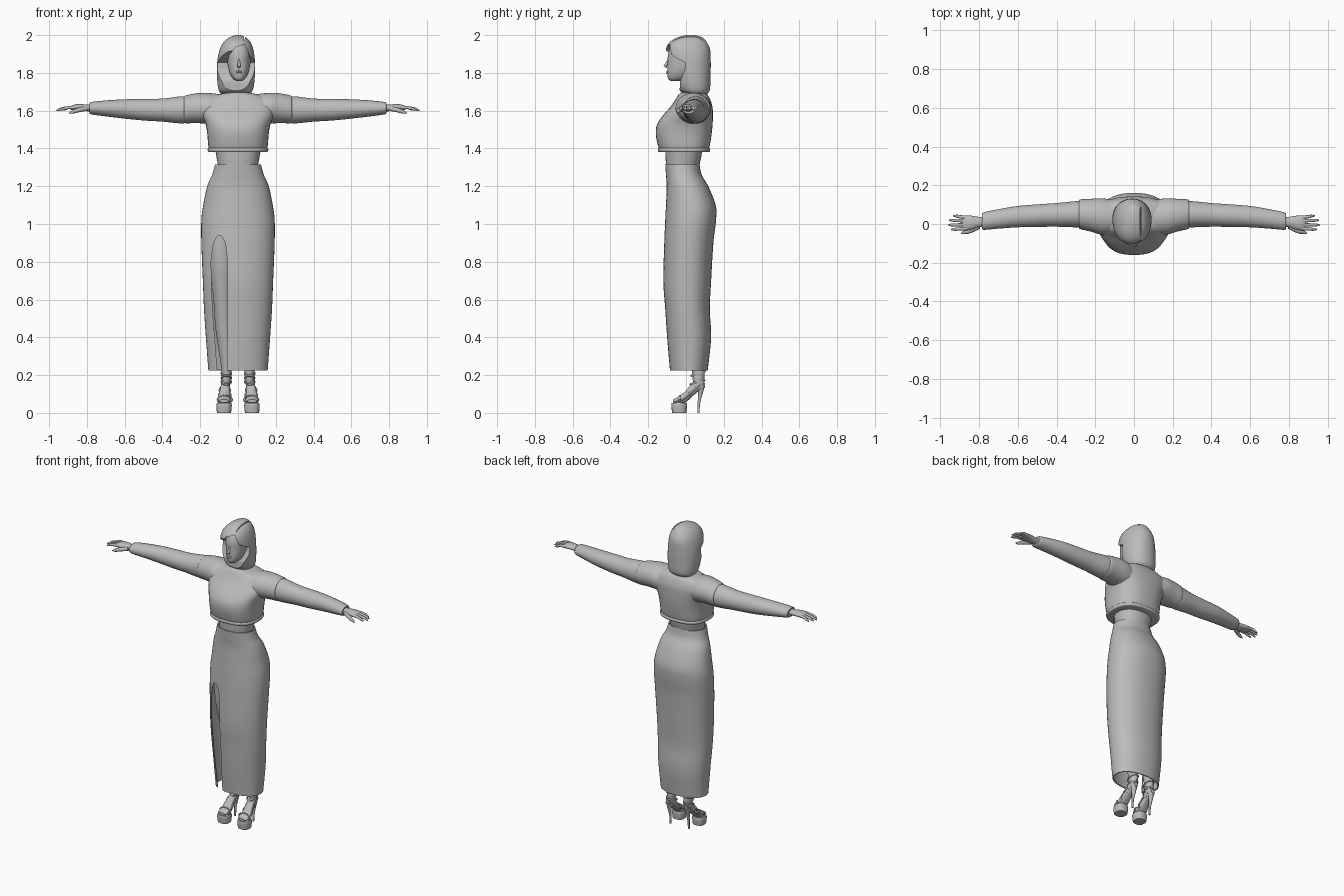
import bpy, bmesh, math
from mathutils import Vector

if "Cube" in bpy.data.objects:
    bpy.data.objects.remove(bpy.data.objects["Cube"])

GREY = (0.5, 0.5, 0.5, 1)
grey = bpy.data.materials.new("plain_grey")
grey.use_nodes = True
grey.diffuse_color = GREY
grey.node_tree.nodes["Principled BSDF"].inputs["Base Color"].default_value = GREY

left_parts = []


def activate(obj):
    bpy.ops.object.select_all(action="DESELECT")
    obj.select_set(True)
    bpy.context.view_layer.objects.active = obj


def smooth(obj, angle=40):
    activate(obj)
    bpy.ops.object.shade_smooth_by_angle(angle=math.radians(angle))


def finish(name, bm):
    bmesh.ops.recalc_face_normals(bm, faces=bm.faces[:])
    mesh = bpy.data.meshes.new(name)
    bm.to_mesh(mesh)
    bm.free()
    obj = bpy.data.objects.new(name, mesh)
    bpy.context.collection.objects.link(obj)
    mesh.materials.append(grey)
    smooth(obj)
    if name.startswith("left_"):
        left_parts.append(obj)
    return obj


def spline(rings, steps):
    """Catmull-Rom interpolation through the given rings."""
    out = []
    last = len(rings) - 1
    for i in range(last):
        p = [rings[max(0, min(last, i + k))] for k in (-1, 0, 1, 2)]
        for s in range(steps):
            t = s / steps
            out.append([b + 0.5 * t * (c - a + t * (2*a - 5*b + 4*c - d + t * (3*(b - c) + d - a)))
                        for a, b, c, d in zip(*p)])
    return out + [list(rings[last])]


def loft(name, rings, axis="z", power=2, sides=36, steps=5, caps=True):
    """Rings are (position on axis, centre a, centre b, radius a, radius b)."""
    bm = bmesh.new()
    loops = []
    for t, a, b, ra, rb in spline(rings, steps):
        loop = []
        for k in range(sides):
            c, s = math.cos(math.tau * k / sides), math.sin(math.tau * k / sides)
            u = a + ra * math.copysign(abs(c) ** (2 / power), c)
            v = b + rb * math.copysign(abs(s) ** (2 / power), s)
            loop.append(bm.verts.new({"z": (u, v, t), "x": (t, u, v), "y": (u, t, v)}[axis]))
        loops.append(loop)
    for low, high in zip(loops, loops[1:]):
        for k in range(sides):
            j = (k + 1) % sides
            bm.faces.new((low[k], low[j], high[j], high[k]))
    if caps:
        bm.faces.new(loops[0])
        bm.faces.new(loops[-1])
    return finish(name, bm)


def body(name, rows, **options):
    """Upright loft from rows of (height, half width, front, back)."""
    return loft(name, [(z, 0, (f + b) / 2, w, (b - f) / 2) for z, w, f, b in rows], **options)


def tube(name, points, sides=10):
    """Tapered tube through points of (x, y, z, radius)."""
    bm = bmesh.new()
    path = spline(points, 4)
    heading = (Vector(path[-1][:3]) - Vector(path[0][:3])).to_track_quat("Z", "Y")
    loops = []
    for x, y, z, r in path:
        loops.append([bm.verts.new(Vector((x, y, z)) + heading @ Vector(
            (r * math.cos(math.tau * k / sides), r * math.sin(math.tau * k / sides), 0)))
            for k in range(sides)])
    for low, high in zip(loops, loops[1:]):
        for k in range(sides):
            j = (k + 1) % sides
            bm.faces.new((low[k], low[j], high[j], high[k]))
    bm.faces.new(loops[0])
    bm.faces.new(loops[-1])
    return finish(name, bm)


def strap(name, place, tilt, rx, ry):
    """Thin band around a limb."""
    bpy.ops.mesh.primitive_torus_add(location=place, rotation=(math.radians(tilt), 0, 0),
                                     major_radius=1, minor_radius=0.16,
                                     major_segments=28, minor_segments=6)
    obj = bpy.context.object
    obj.name = name
    obj.scale = (rx, ry, 0.035)
    bpy.ops.object.transform_apply(location=True, rotation=True, scale=True)
    obj.data.materials.append(grey)
    smooth(obj, 60)
    left_parts.append(obj)


def cut(obj, outline, axis, low, high):
    """Subtract a prism whose outline is extruded along x or y."""
    bm = bmesh.new()
    place = (lambda p, d: (d, *p)) if axis == "x" else (lambda p, d: (p[0], d, p[1]))
    near = [bm.verts.new(place(p, low)) for p in outline]
    far = [bm.verts.new(place(p, high)) for p in outline]
    bm.faces.new(near)
    bm.faces.new(far)
    for k in range(len(near)):
        j = (k + 1) % len(near)
        bm.faces.new((near[k], near[j], far[j], far[k]))
    cutter = finish("cutter", bm)
    cutter.hide_render = True
    mod = obj.modifiers.new("cut", "BOOLEAN")
    mod.operation, mod.solver, mod.object = "DIFFERENCE", "EXACT", cutter
    activate(obj)
    bpy.ops.object.modifier_apply(modifier=mod.name)
    bpy.data.objects.remove(cutter)
    smooth(obj)


# Skirt: hollow shell with a front slit
skirt = body("skirt", [
    (.225, .157, -.085, .115), (.4, .17, -.1, .133), (.55, .18, -.11, .126),
    (.7, .186, -.12, .133), (.9, .194, -.115, .145), (1.02, .194, -.11, .159),
    (1.1, .184, -.106, .157), (1.2, .163, -.102, .118), (1.26, .137, -.106, .083),
    (1.315, .122, -.11, .072)], power=2.2, sides=48, caps=False)
shell = skirt.modifiers.new("shell", "SOLIDIFY")
shell.thickness = .007
activate(skirt)
bpy.ops.object.modifier_apply(modifier="shell")
cut(skirt, [(-.108, .2), (-.06, .2), (-.055, .5), (-.055, .8), (-.067, .9), (-.088, .937),
            (-.108, .937), (-.13, .9), (-.143, .8), (-.135, .55)], "y", -.3, 0)

# Midriff, cropped top and its hem
body("midriff", [(1.22, .11, -.09, .07), (1.3, .106, -.104, .07),
                 (1.35, .113, -.108, .08), (1.42, .125, -.11, .09)], power=2.2)
body("cropped_top", [
    (1.388, .152, -.138, .118), (1.42, .158, -.15, .127), (1.48, .163, -.16, .136),
    (1.53, .172, -.152, .141), (1.58, .192, -.118, .142), (1.62, .198, -.083, .14),
    (1.66, .175, -.055, .128), (1.685, .11, -.04, .112), (1.695, .055, -.028, .085)], power=2.5)
body("top_hem", [(1.38, .15, -.138, .118), (1.384, .159, -.147, .126),
                 (1.397, .16, -.149, .128), (1.403, .154, -.142, .12)], power=2.5)

# Shoulder, sleeve and hand
loft("left_shoulder", [
    (.08, .035, 1.6, .085, .085), (.16, .038, 1.612, .094, .082), (.22, .045, 1.613, .085, .079),
    (.275, .05, 1.607, .077, .074), (.285, .05, 1.606, .07, .069)], axis="x")
loft("left_sleeve", [
    (.26, .05, 1.606, .07, .07), (.31, .05, 1.604, .067, .071), (.4, .047, 1.603, .061, .061),
    (.5, .043, 1.605, .058, .057), (.6, .038, 1.609, .055, .051), (.7, .026, 1.612, .05, .042),
    (.77, .016, 1.613, .046, .034), (.785, .014, 1.613, .04, .028)], axis="x")
loft("left_palm", [
    (.76, .012, 1.613, .026, .021), (.8, .01, 1.615, .027, .018), (.84, .007, 1.618, .036, .017),
    (.87, .006, 1.617, .039, .014), (.886, .006, 1.614, .035, .009)], axis="x", sides=20)
for finger, y, tip in (("index", -.023, .945), ("middle", -.004, .96),
                       ("ring", .016, .955), ("little", .034, .935)):
    tube("left_%s_finger" % finger, [
        (.86, y, 1.617, .01), (.9, y * 1.1, 1.616, .0085),
        (tip - .02, y * 1.2, 1.609, .0075), (tip, y * 1.25, 1.602, .003)])
tube("left_thumb", [(.8, -.012, 1.612, .013), (.845, -.035, 1.603, .012),
                    (.875, -.044, 1.593, .009), (.893, -.047, 1.588, .003)])

# Leg, foot and platform sandal
loft("left_leg", [
    (.14, .064, .066, .02, .025), (.18, .061, .066, .024, .031), (.24, .062, .064, .027, .035),
    (.4, .07, .052, .043, .052), (.48, .075, .042, .047, .054), (.6, .08, .02, .05, .054),
    (.8, .085, .002, .068, .072), (1.0, .085, .01, .08, .088), (1.1, .075, .02, .075, .08)])
loft("left_foot", [
    (-.07, .074, .063, .025, .008), (-.05, .074, .067, .033, .014), (-.01, .073, .085, .031, .023),
    (.03, .069, .123, .025, .031), (.065, .066, .153, .023, .031), (.094, .066, .165, .014, .02)],
    axis="y", sides=24)
loft("left_platform", [(0, .074, -.036, .037, .037), (.012, .074, -.036, .039, .039),
                       (.042, .074, -.036, .041, .042), (.052, .074, -.036, .038, .039)],
     power=2.6, sides=28)
loft("left_sole", [
    (-.06, .074, .05, .033, .005), (-.01, .074, .06, .03, .009), (.03, .07, .093, .023, .009),
    (.07, .067, .13, .022, .012), (.1, .067, .148, .013, .012)], axis="y", sides=20)
tube("left_heel", [(.067, .066, 0, .006), (.067, .068, .05, .007),
                   (.067, .076, .1, .012), (.067, .081, .15, .022)])
for k, (y, z, tilt, rx, ry) in enumerate((
        (-.035, .07, 80, .037, .021), (.0, .093, 55, .031, .03), (.025, .12, 40, .028, .037),
        (.058, .165, 22, .026, .038), (.064, .185, -22, .026, .036), (.064, .208, 18, .027, .037))):
    strap("left_strap_%d" % (k + 1), (.07 if z < .15 else .062, y, z), tilt, rx, ry)

# Neck, head and face
loft("neck", [(1.63, 0, .035, .06, .06), (1.68, .002, .032, .045, .047),
              (1.74, .003, .02, .039, .043), (1.82, .004, .01, .04, .045)])
loft("head", [
    (1.757, .005, -.055, .014, .025), (1.768, .005, -.045, .03, .049), (1.79, .005, -.033, .045, .066),
    (1.82, .005, -.023, .055, .076), (1.86, .005, -.014, .061, .083), (1.9, .005, -.01, .062, .085),
    (1.94, .004, -.005, .052, .076), (1.968, .002, 0, .028, .045)], power=2.1)
tube("nose", [(.005, -.093, 1.872, .004), (.005, -.101, 1.853, .007),
              (.005, -.109, 1.836, .0095), (.005, -.102, 1.827, .005)])
for label, z, r in (("upper_lip", 1.807, .0045), ("lower_lip", 1.798, .005)):
    tube(label, [(-.014, -.09, z, .001), (-.005, -.098, z, r), (.005, -.1, z, r),
                 (.015, -.098, z, r), (.024, -.09, z, .001)])
for label, side in (("left", 1), ("right", -1)):
    for part, z, r in (("eyelid", 1.86, .005), ("brow", 1.876, .0035)):
        tube("%s_%s" % (part, label), [(.005 + side * d, y, z, w) for d, y, w in
                                       ((.013, -.092, .002), (.025, -.086, r), (.039, -.073, .002))])

# Bobbed hair with an open face, swept fringe and parting
hair = loft("hair", [
    (1.685, -.014, .058, .07, .05), (1.71, -.012, .044, .091, .082), (1.78, -.011, .03, .1, .1),
    (1.86, -.01, .016, .1, .115), (1.92, -.008, .01, .09, .118), (1.96, -.005, .011, .073, .1),
    (1.986, -.002, .02, .047, .07), (2.0, 0, .026, .014, .025)], power=2.15, sides=40)
cut(hair, [(-.3, 1.925), (-.1, 1.915), (-.055, 1.88), (-.002, 1.855), (-.004, 1.82),
           (-.03, 1.76), (-.042, 1.6), (-.3, 1.6)], "x", -.3, .3)
cut(hair, [(.034, 1.952), (.055, 1.91), (.062, 1.85), (-.055, 1.85), (-.05, 1.89), (-.015, 1.935)],
    "y", -.3, -.05)
cut(hair, [(.027, 2.03), (.041, 2.03), (.034, 1.962)], "y", -.3, .09)

# Mirror the limbs to the other side
for obj in left_parts:
    bm = bmesh.new()
    bm.from_mesh(obj.data)
    bmesh.ops.scale(bm, vec=(-1, 1, 1), verts=bm.verts[:])
    left_name = obj.name
    finish(left_name.replace("left_", "right_"), bm)
